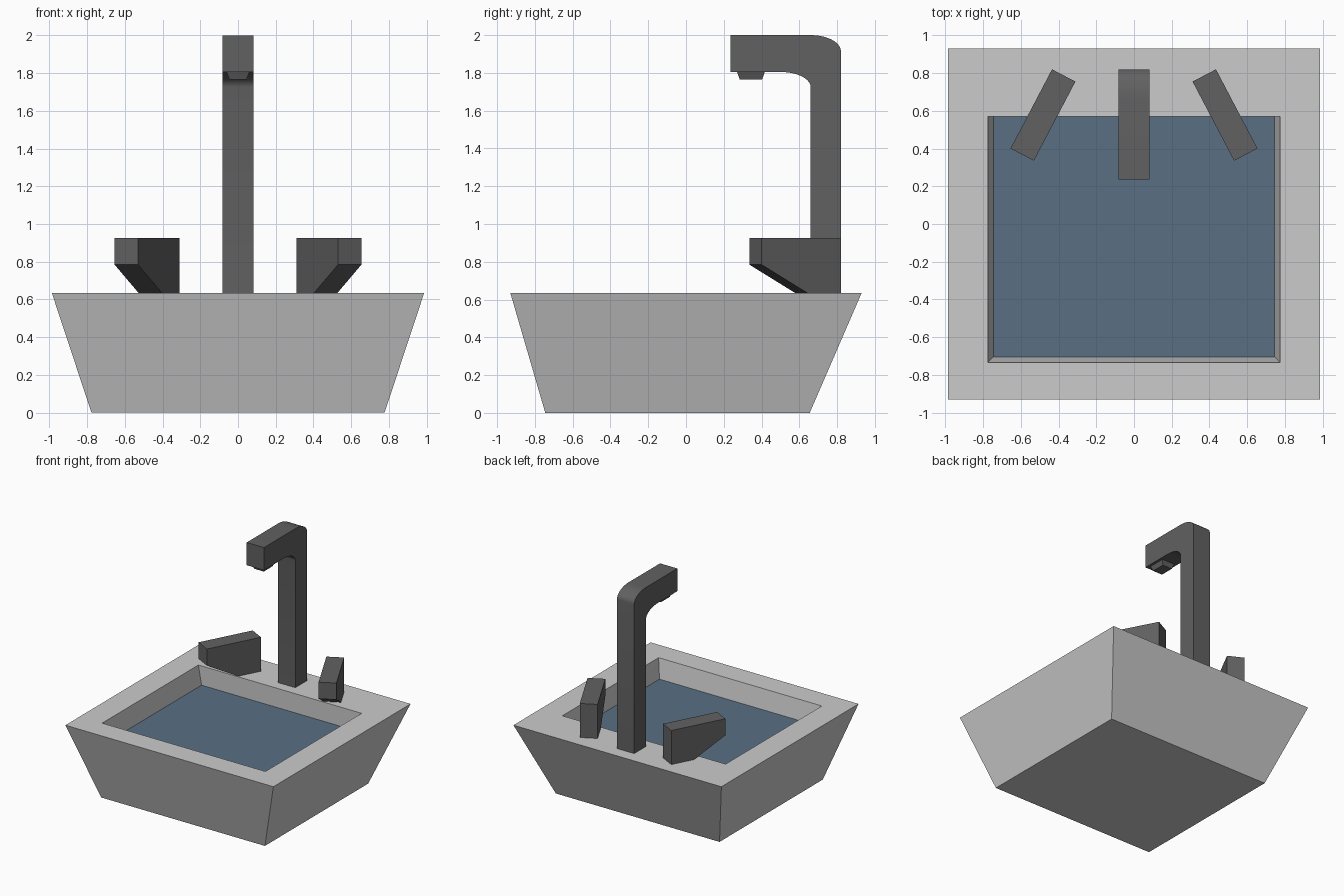
import bpy, bmesh
from math import sin, cos, pi
from mathutils import Matrix, Vector

if "Cube" in bpy.data.objects:
    bpy.data.objects.remove(bpy.data.objects["Cube"])

RIM = 0.635      # height of the basin rim
WATER = 0.47     # height of the water


def material(name, rgb):
    m = bpy.data.materials.new(name)
    m.diffuse_color = (*rgb, 1)
    m.use_nodes = True
    m.node_tree.nodes["Principled BSDF"].inputs["Base Color"].default_value = m.diffuse_color
    return m


dark = material("dark_metal", (0.12, 0.12, 0.12))
blue = material("water_blue", (0.10, 0.16, 0.23))


def finish(bm, name, mat=None):
    bmesh.ops.recalc_face_normals(bm, faces=bm.faces)
    mesh = bpy.data.meshes.new(name)
    bm.to_mesh(mesh)
    bm.free()
    obj = bpy.data.objects.new(name, mesh)
    bpy.context.collection.objects.link(obj)
    if mat:
        mesh.materials.append(mat)
    return obj


def ring(bm, hx, y0, y1, z):
    return [bm.verts.new(p) for p in
            ((-hx, y0, z), (hx, y0, z), (hx, y1, z), (-hx, y1, z))]


def loft(name, sections, mat=None):
    """Capped stack of rectangles (half width, front y, back y, z)."""
    bm = bmesh.new()
    rings = [ring(bm, *s) for s in sections]
    for a, b in zip(rings, rings[1:]):
        for i in range(4):
            j = (i + 1) % 4
            bm.faces.new((a[i], a[j], b[j], b[i]))
    bm.faces.new(rings[0])
    bm.faces.new(rings[-1])
    return finish(bm, name, mat)


def extrude_profile(name, points, half_width, mat, matrix=Matrix()):
    """Extrude a y-z profile symmetrically along x, then place it."""
    bm = bmesh.new()
    face = bm.faces.new([bm.verts.new((-half_width, y, z)) for y, z in points])
    out = bmesh.ops.extrude_face_region(bm, geom=[face])["geom"]
    bmesh.ops.translate(bm, vec=(2 * half_width, 0, 0),
                        verts=[v for v in out if isinstance(v, bmesh.types.BMVert)])
    bm.transform(matrix)
    return finish(bm, name, mat)


def quarter(cy, cz, ry, rz, n=10):
    return [(cy + ry * cos(pi / 2 * i / n), cz + rz * sin(pi / 2 * i / n))
            for i in range(n + 1)]


# Basin: outside, rim, then down into the cavity (vertical back wall)
loft("basin", [(0.777, -0.745, 0.655, 0), (0.987, -0.93, 0.93, RIM),
               (0.775, -0.735, 0.57, RIM), (0.68, -0.64, 0.57, 0.11)])

# Water sheet
bm = bmesh.new()
bm.faces.new(ring(bm, 0.745, -0.705, 0.57, WATER))
finish(bm, "water", blue)

# Faucet: square column bending into a spout
outer = quarter(0.66, 1.915, 0.16, 0.085)
inner = quarter(0.50, 1.725, 0.16, 0.08)
faucet = extrude_profile(
    "faucet",
    [(0.66, RIM), (0.82, RIM)] + outer + [(0.235, 2.0), (0.235, 1.805)] + inner[::-1],
    0.082, dark)
bpy.context.view_layer.objects.active = faucet
faucet.select_set(True)
bpy.ops.object.shade_smooth_by_angle(angle=0.6)

# Nozzle under the spout
loft("nozzle", [(0.045, 0.285, 0.403, 1.765), (0.06, 0.27, 0.417, 1.805)], dark)

# Handles: wedge levers splayed outwards, mirrored left and right
lever = [(0, RIM), (0, 0.927), (-0.474, 0.927), (-0.474, 0.785), (-0.2, RIM)]
for side, name in ((1, "right_handle"), (-1, "left_handle")):
    place = (Matrix.Translation(Vector((side * 0.3725, 0.7875, 0)))
             @ Matrix.Rotation(side * 0.483, 4, 'Z'))
    extrude_profile(name, lever, 0.07, dark, place)
